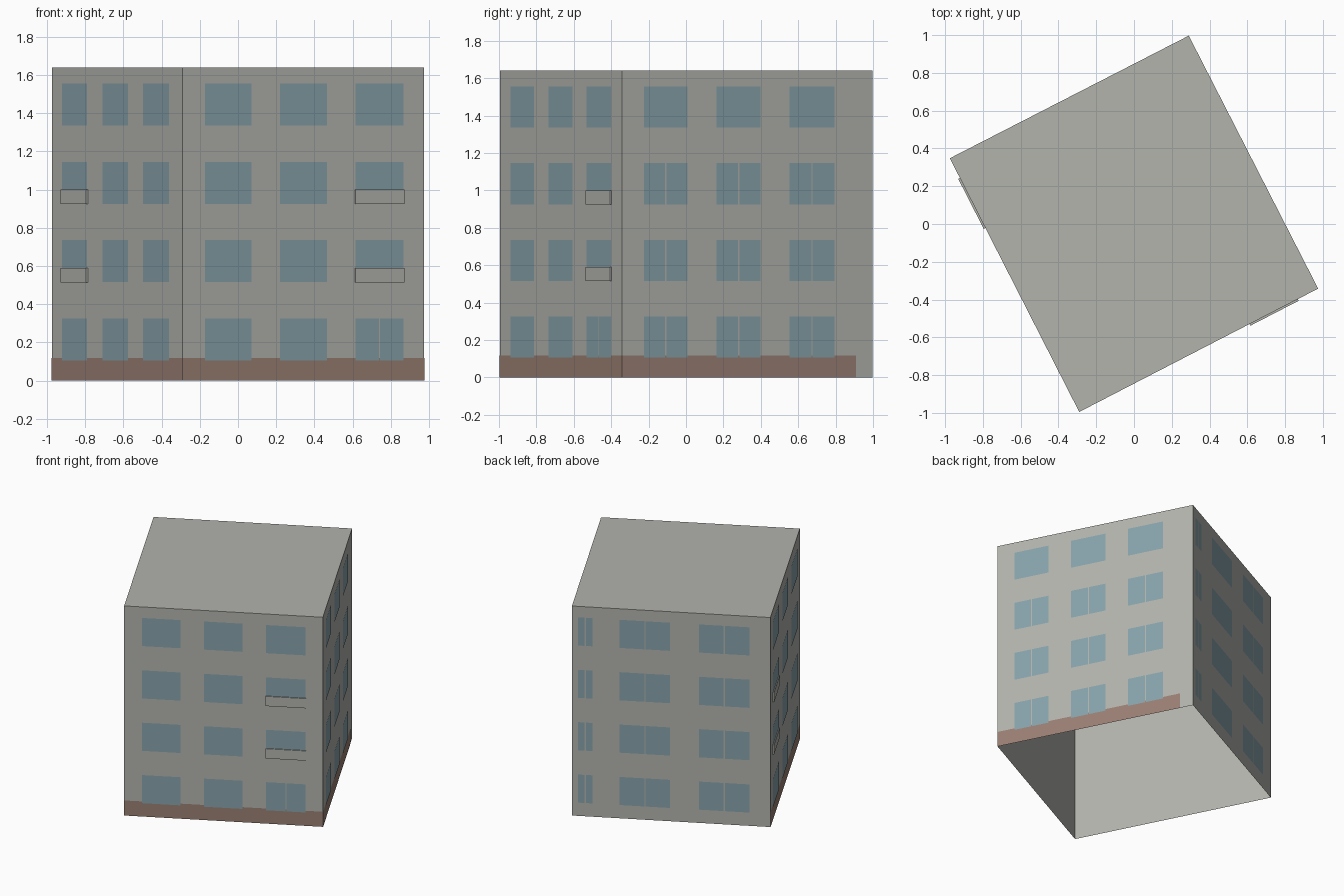
import bpy
import bmesh
from mathutils import Vector

cube = bpy.data.objects.get("Cube")
if cube:
    bpy.data.objects.remove(cube, do_unlink=True)

HEIGHT = 1.64
BASE_TOP = 0.118
GAP = 0.008
ROWS = [(z, z + 0.22) for z in (0.105, 0.515, 0.925, 1.335)]
CORNERS = [Vector(c) for c in
           ((-0.29, -0.995, 0), (0.975, -0.342, 0), (0.29, 0.997, 0), (-0.975, 0.348, 0))]


def material(name, color):
    m = bpy.data.materials.new(name)
    m.use_nodes = True
    m.diffuse_color = (*color, 1)
    m.node_tree.nodes["Principled BSDF"].inputs["Base Color"].default_value = (*color, 1)
    return m


plaster = material("grey plaster", (0.445, 0.451, 0.413))
glass = material("blue grey glass", (0.242, 0.361, 0.402))
brick = material("brown plinth", (0.323, 0.212, 0.171))


def make_object(name, bm, mat):
    mesh = bpy.data.meshes.new(name)
    bm.to_mesh(mesh)
    bm.free()
    mesh.materials.append(mat)
    obj = bpy.data.objects.new(name, mesh)
    bpy.context.collection.objects.link(obj)
    return obj


class Wall:
    """One facade; u runs 0..1 from its left end to its right end seen from outside."""

    def __init__(self, index):
        self.start = CORNERS[index]
        self.along = CORNERS[(index + 1) % 4] - self.start
        self.length = self.along.length
        self.out = Vector((self.along.y, -self.along.x, 0)).normalized()

    def point(self, u, z, depth):
        return self.start + self.along * u + self.out * depth + Vector((0, 0, z))

    def panel(self, bm, u0, u1, z0, z1, depth):
        corners = ((u0, z0), (u1, z0), (u1, z1), (u0, z1))
        return bm.faces.new([bm.verts.new(self.point(u, z, depth)) for u, z in corners])


# Building shell: four walls and a flat roof, open underneath
bm = bmesh.new()
low = [bm.verts.new(c) for c in CORNERS]
high = [bm.verts.new(c + Vector((0, 0, HEIGHT))) for c in CORNERS]
for i in range(4):
    j = (i + 1) % 4
    bm.faces.new((low[i], low[j], high[j], high[i]))
bm.faces.new(high)
make_object("building_shell", bm, plaster)

# Each facade: window columns, plinth length, split windows (column, row), balcony column
FACADES = {
    "front": dict(columns=((0.091, 0.285), (0.403, 0.597), (0.715, 0.913)),
                  plinth=1.0, split=lambda c, r: c == 2 and r == 0, balcony=2),
    "left": dict(columns=((0.086, 0.261), (0.377, 0.552), (0.668, 0.847)),
                 plinth=0.933, split=lambda c, r: r < 3, balcony=None),
    "back": dict(columns=((0.03, 0.105), (0.24, 0.495), (0.64, 0.895)),
                 plinth=0, split=lambda c, r: True, balcony=None),
    "right": dict(columns=((0.08, 0.273), (0.39, 0.588), (0.702, 0.898)),
                  plinth=1.0, split=lambda c, r: False, balcony=0),
}

for index, (side, spec) in enumerate(FACADES.items()):
    wall = Wall(index)

    # Plinth band along the foot of the wall
    if spec["plinth"]:
        bm = bmesh.new()
        wall.panel(bm, 0, spec["plinth"], 0, BASE_TOP, 0.0015)
        make_object(side + "_plinth", bm, brick)

    # Window panes, some split in two by a narrow gap
    bm = bmesh.new()
    for c, (u0, u1) in enumerate(spec["columns"]):
        for r, (z0, z1) in enumerate(ROWS):
            if spec["split"](c, r):
                mid, half = (u0 + u1) / 2, GAP / 2 / wall.length
                wall.panel(bm, u0, mid - half, z0, z1, 0.003)
                wall.panel(bm, mid + half, u1, z0, z1, 0.003)
            else:
                wall.panel(bm, u0, u1, z0, z1, 0.003)
    make_object(side + "_windows", bm, glass)

    # Shallow balcony fronts on the two middle floors
    if spec["balcony"] is not None:
        u0, u1 = spec["columns"][spec["balcony"]]
        bm = bmesh.new()
        for z0, _ in ROWS[1:3]:
            face = wall.panel(bm, u0 - 0.002, u1 + 0.002, z0 - 0.001, z0 + 0.075, 0)
            grown = bmesh.ops.extrude_face_region(bm, geom=[face])["geom"]
            verts = [g for g in grown if isinstance(g, bmesh.types.BMVert)]
            bmesh.ops.translate(bm, verts=verts, vec=wall.out * 0.01)
            bm.faces.remove(face) if face.is_valid else None
        bmesh.ops.recalc_face_normals(bm, faces=bm.faces)
        for f in bm.faces:
            # Keep the open boxes facing outwards
            if abs(f.normal.dot(wall.out)) > 0.9 and f.normal.dot(wall.out) < 0:
                bmesh.ops.reverse_faces(bm, faces=[f])
        make_object(side + "_balconies", bm, plaster)
